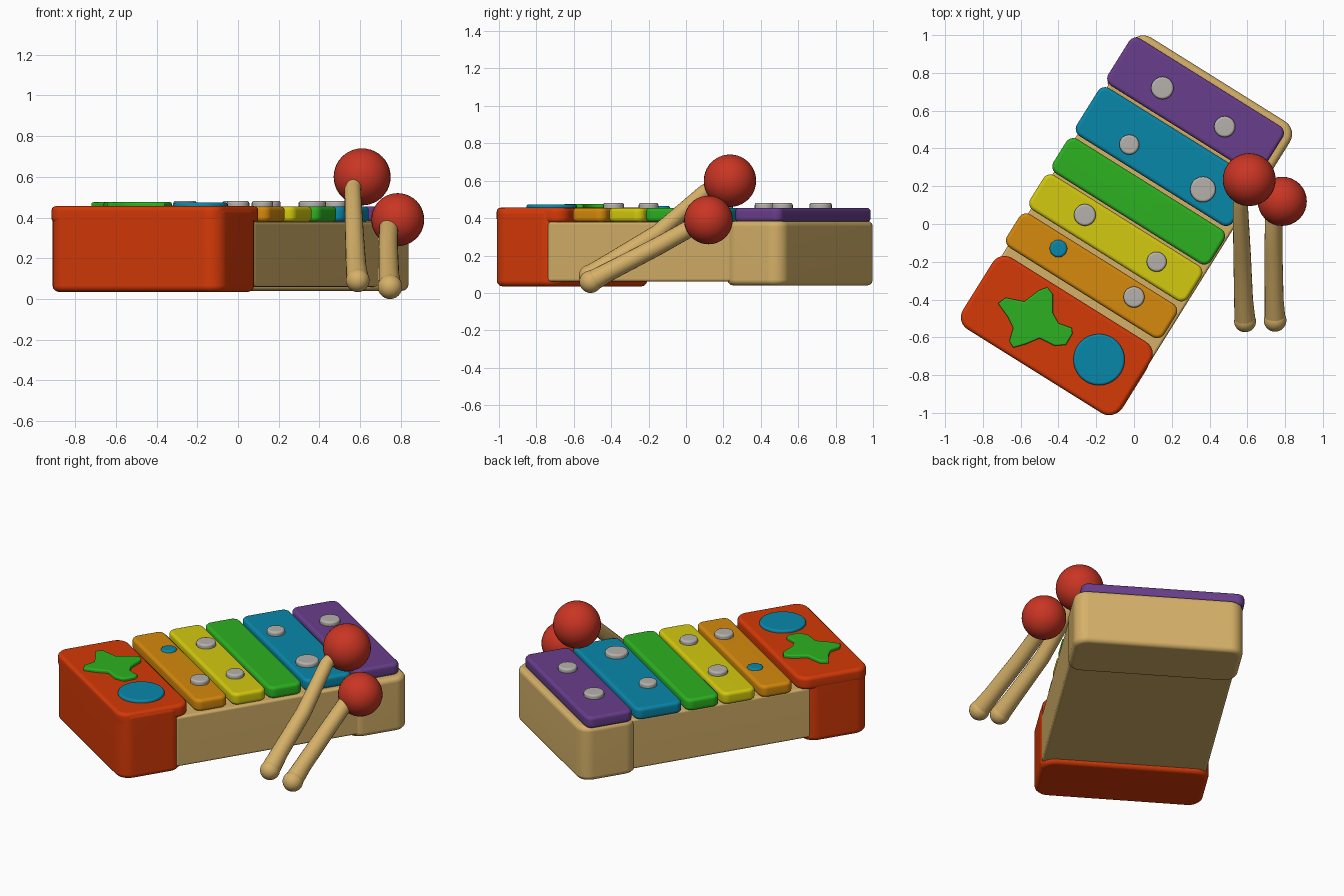
import bpy
import bmesh
import math
from mathutils import Vector, Matrix

if "Cube" in bpy.data.objects:
    bpy.data.objects.remove(bpy.data.objects["Cube"], do_unlink=True)

TURN = Matrix.Rotation(math.radians(-32), 4, "Z")


def material(name, r, g, b):
    m = bpy.data.materials.new(name)
    m.use_nodes = True
    colour = [(c / 255) ** 2.2 for c in (r, g, b)] + [1]
    m.diffuse_color = colour
    m.node_tree.nodes["Principled BSDF"].inputs["Base Color"].default_value = colour
    return m


RED = material("block red", 212, 60, 16)
ORANGE = material("orange", 212, 136, 20)
YELLOW = material("yellow", 210, 200, 22)
GREEN = material("green", 48, 176, 38)
BLUE = material("blue", 17, 134, 168)
PURPLE = material("purple", 104, 64, 138)
GREY = material("grey", 180, 175, 170)
TAN = material("tan", 212, 175, 104)
BALL = material("ball red", 200, 56, 40)


def finish(bm, name, mat, angle=50, weighted=True):
    bmesh.ops.recalc_face_normals(bm, faces=bm.faces)
    mesh = bpy.data.meshes.new(name)
    bm.to_mesh(mesh)
    bm.free()
    obj = bpy.data.objects.new(name, mesh)
    bpy.context.collection.objects.link(obj)
    mesh.materials.append(mat)
    bpy.ops.object.select_all(action="DESELECT")
    obj.select_set(True)
    bpy.context.view_layer.objects.active = obj
    bpy.ops.object.shade_smooth_by_angle(angle=math.radians(angle))
    if weighted:
        obj.modifiers.new("even shading", "WEIGHTED_NORMAL").keep_sharp = True
    return obj


def slab(name, mat, outline, z0, z1, edge):
    """Extrude an outline upward and round its top and bottom rims."""
    bm = bmesh.new()
    base = bm.faces.new([bm.verts.new((x, y, z0)) for x, y in outline])
    up = bmesh.ops.extrude_face_region(bm, geom=[base], use_keep_orig=True)
    top = [v for v in up["geom"] if isinstance(v, bmesh.types.BMVert)]
    bmesh.ops.translate(bm, verts=top, vec=(0, 0, z1 - z0))
    bmesh.ops.recalc_face_normals(bm, faces=bm.faces)
    rims = [e for e in bm.edges if abs(e.verts[0].co.z - e.verts[1].co.z) < 0.001]
    bmesh.ops.bevel(bm, geom=rims, offset=edge, segments=3, profile=0.5,
                    affect="EDGES", clamp_overlap=True)
    return finish(bm, name, mat)


def block(name, mat, w, u, z, corner, edge):
    """Rounded box given by its ranges across and along the instrument."""
    points = []
    for i, (x, y) in enumerate([(w[1], u[1]), (w[0], u[1]), (w[0], u[0]), (w[1], u[0])]):
        cx = x - corner if x == w[1] else x + corner
        cy = y - corner if y == u[1] else y + corner
        for k in range(7):
            a = math.radians(i * 90 + k * 15)
            points.append((cx + corner * math.cos(a), cy + corner * math.sin(a)))
    obj = slab(name, mat, points, z[0], z[1], edge)
    obj.matrix_world = TURN
    return obj


def disc(name, mat, x, y, r, z1, sides=20):
    ring = [(x + r * math.cos(math.tau * i / sides), y + r * math.sin(math.tau * i / sides))
            for i in range(sides)]
    return slab(name, mat, ring, 0.43, z1, 0.013)


# Wooden body and its two end blocks
block("body", TAN, (-0.505, 0.46), (-0.6, 0.6), (0.06, 0.38), 0.03, 0.015)
block("back_end_block", TAN, (-0.525, 0.47), (0.52, 0.885), (0.04, 0.385), 0.08, 0.03)
block("front_end_block", RED, (-0.525, 0.465), (-0.94, -0.535), (0.035, 0.45), 0.085, 0.03)
block("front_end_cap", RED, (-0.527, 0.46), (-0.94, -0.495), (0.375, 0.456), 0.075, 0.022)

# Coloured key bars
for name, mat, u0, u1, w1 in [
    ("orange_bar", ORANGE, -0.455, -0.248, 0.445),
    ("yellow_bar", YELLOW, -0.222, -0.005, 0.45),
    ("green_bar", GREEN, 0.008, 0.222, 0.45),
    ("blue_bar", BLUE, 0.242, 0.54, 0.44),
    ("purple_bar", PURPLE, 0.556, 0.85, 0.425),
]:
    block(name, mat, (-0.535, w1), (u0, u1), (0.38, 0.455), 0.045, 0.02)

# Screw heads and painted dots
for i, (x, y, r) in enumerate([
    (0.15, 0.72, 0.06), (0.48, 0.515, 0.056), (-0.025, 0.42, 0.053), (0.365, 0.183, 0.068),
    (-0.26, 0.048, 0.058), (0.12, -0.2, 0.053), (0.0, -0.387, 0.056),
]):
    disc(f"screw_{i + 1}", GREY, x, y, r, 0.482)
disc("small_dot", BLUE, -0.4, -0.13, 0.048, 0.466, 10)
disc("large_dot", BLUE, -0.185, -0.718, 0.136, 0.474, 32)

# Splat-shaped star
star = [(-.72, -.42), (-.68, -.39), (-.58, -.41), (-.50, -.35), (-.46, -.335), (-.43, -.37),
        (-.43, -.47), (-.40, -.525), (-.33, -.55), (-.325, -.58), (-.36, -.64), (-.42, -.645),
        (-.50, -.605), (-.57, -.635), (-.64, -.655), (-.66, -.62), (-.64, -.55), (-.67, -.49)]
slab("star", GREEN, star, 0.44, 0.476, 0.009)


def sphere(name, mat, centre, r):
    bm = bmesh.new()
    bmesh.ops.create_uvsphere(bm, u_segments=32, v_segments=20, radius=r)
    bmesh.ops.translate(bm, verts=bm.verts, vec=centre)
    return finish(bm, name, mat, 80, False)


def mallet(name, ball, ball_r, path, grip_r):
    """Ball head on a tapered stick; path rows are x, y, z, radius."""
    sphere(name + "_head", BALL, ball, ball_r)
    sphere(name + "_grip_end", TAN, path[0][:3], grip_r)
    bm = bmesh.new()
    rings = []
    axis = (Vector(path[-1][:3]) - Vector(path[0][:3])).normalized()
    turn = axis.to_track_quat("Z", "Y")
    for x, y, z, r in path:
        ring = []
        for k in range(20):
            a = math.tau * k / 20
            offset = turn @ Vector((r * math.cos(a), r * math.sin(a), 0))
            ring.append(bm.verts.new(Vector((x, y, z)) + offset))
        rings.append(ring)
    for low, high in zip(rings, rings[1:]):
        for k in range(20):
            n = (k + 1) % 20
            bm.faces.new((low[k], low[n], high[n], high[k]))
    bm.faces.new(rings[0])
    bm.faces.new(rings[-1])
    finish(bm, name + "_stick", TAN, 50, False)


# Two mallets leaning beside the keys
mallet("upper_mallet", (0.61, 0.235, 0.6), 0.14,
       [(0.588, -0.515, 0.092, 0.056), (0.58, -0.4, 0.165, 0.05),
        (0.572, -0.15, 0.32, 0.046), (0.563, 0.1, 0.54, 0.04), (0.59, 0.19, 0.59, 0.04)], 0.058)
mallet("lower_mallet", (0.785, 0.12, 0.39), 0.13,
       [(0.747, -0.51, 0.06, 0.056), (0.742, -0.4, 0.12, 0.05),
        (0.738, -0.15, 0.25, 0.048), (0.74, 0.03, 0.35, 0.046), (0.76, 0.08, 0.375, 0.044)], 0.06)
